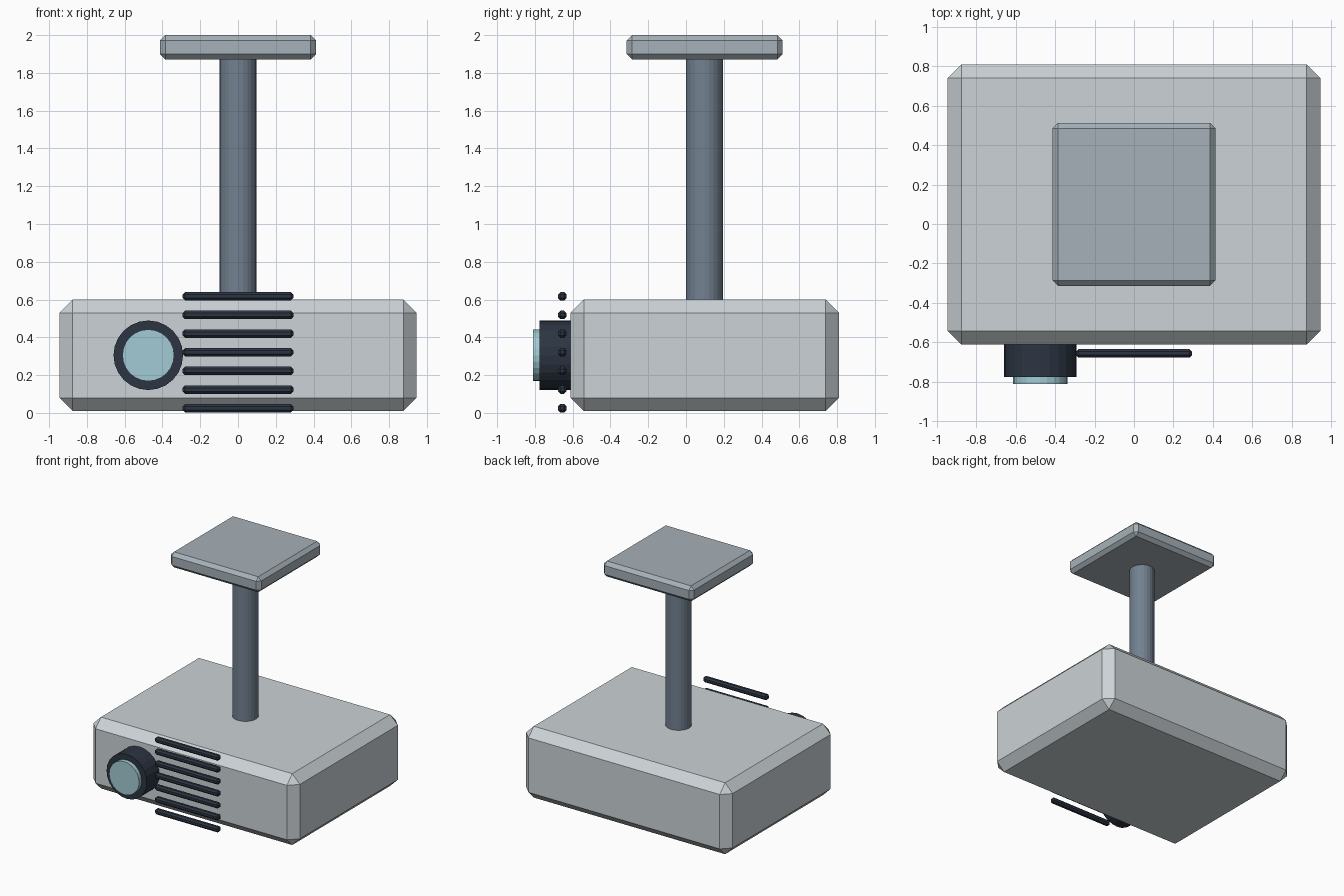
import bpy, bmesh
from math import radians
from mathutils import Matrix

if "Cube" in bpy.data.objects:
    bpy.data.objects.remove(bpy.data.objects["Cube"])


def material(name, rgb):
    m = bpy.data.materials.new(name)
    m.diffuse_color = (*rgb, 1)
    m.use_nodes = True
    m.node_tree.nodes["Principled BSDF"].inputs["Base Color"].default_value = m.diffuse_color
    return m


SHELL = material("shell_grey", (0.60, 0.65, 0.67))
PLATE = material("plate_grey", (0.38, 0.44, 0.48))
STEEL = material("pole_blue_grey", (0.17, 0.22, 0.28))
DARK = material("dark_trim", (0.025, 0.035, 0.055))
GLASS = material("lens_glass", (0.36, 0.60, 0.66))


def finish(name, bm, loc, mat):
    mesh = bpy.data.meshes.new(name)
    bm.to_mesh(mesh)
    bm.free()
    mesh.materials.append(mat)
    ob = bpy.data.objects.new(name, mesh)
    ob.location = loc
    bpy.context.collection.objects.link(ob)
    return ob


def box(name, loc, size, chamfer, mat):
    bm = bmesh.new()
    bmesh.ops.create_cube(bm, size=1)
    bmesh.ops.scale(bm, vec=size, verts=bm.verts)
    ob = finish(name, bm, loc, mat)
    bevel = ob.modifiers.new("chamfer", 'BEVEL')
    bevel.width = chamfer
    bevel.segments = 1
    return ob


def cylinder(name, loc, radius, depth, sides, mat, along_y=False):
    bm = bmesh.new()
    rot = Matrix.Rotation(radians(90), 4, 'X') if along_y else Matrix()
    bmesh.ops.create_cone(bm, cap_ends=True, segments=sides, radius1=radius,
                          radius2=radius, depth=depth, matrix=rot)
    return finish(name, bm, loc, mat)


# projector housing
box("housing", (0, 0.099, 0.305), (1.89, 1.42, 0.59), 0.07, SHELL)

# ceiling mount
cylinder("mount_pole", (0, 0.097, 1.235), 0.098, 1.29, 24, STEEL)
box("ceiling_plate", (0, 0.099, 1.936), (0.826, 0.826, 0.128), 0.028, PLATE)

# lens
cylinder("lens_barrel", (-0.475, -0.678, 0.305), 0.184, 0.196, 24, DARK, True)
cylinder("lens_glass", (-0.475, -0.755, 0.305), 0.137, 0.11, 24, GLASS, True)

# front grille
for i in range(7):
    box(f"grille_slat_{i + 1}", (0, -0.655, 0.0245 + 0.0988 * i),
        (0.586, 0.045, 0.045), 0.013, DARK)
